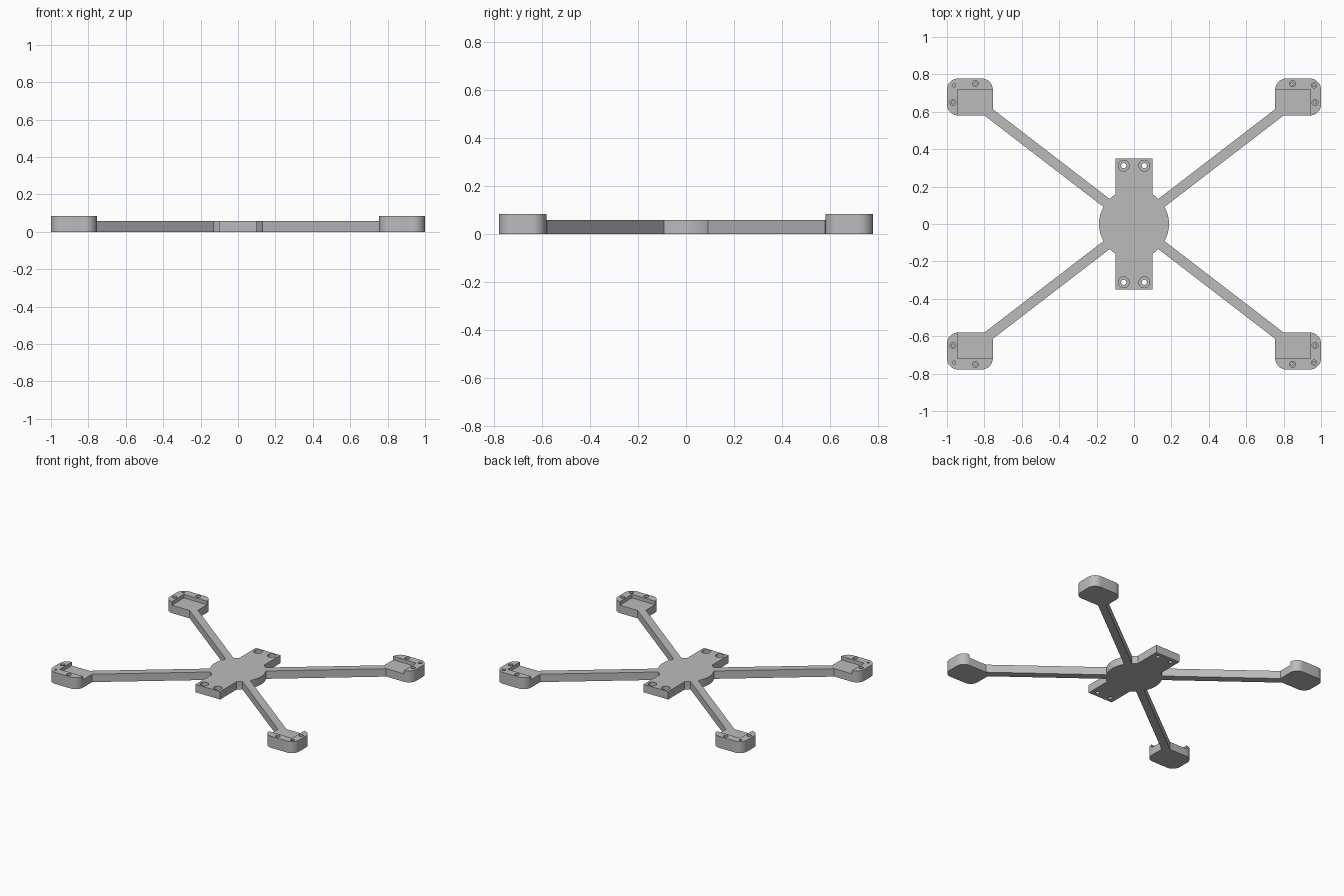
import bpy, bmesh
from math import sin, cos, pi, atan2, sqrt, radians
from mathutils import Matrix

if "Cube" in bpy.data.objects:
    bpy.data.objects.remove(bpy.data.objects["Cube"], do_unlink=True)

ARM_TOP, POD_TOP = 0.058, 0.084
HUB_R, PLATE_X, PLATE_Y = 0.187, 0.10, 0.35
POD_X, POD_Y, POD_R = (0.755, 1.0), (0.58, 0.778), 0.06

grey = bpy.data.materials.new("light grey plastic")
grey.use_nodes = True
colour = (0.5, 0.5, 0.5, 1)
grey.diffuse_color = colour
grey.node_tree.nodes["Principled BSDF"].inputs["Base Color"].default_value = colour


def prism(name, outline, z0, z1):
    """Extrude a flat outline between two heights."""
    bm = bmesh.new()
    base = bm.faces.new([bm.verts.new((x, y, z0)) for x, y in outline])
    ext = bmesh.ops.extrude_face_region(bm, geom=[base])
    for v in ext["geom"]:
        if isinstance(v, bmesh.types.BMVert):
            v.co.z = z1
    bmesh.ops.recalc_face_normals(bm, faces=bm.faces)
    mesh = bpy.data.meshes.new(name)
    bm.to_mesh(mesh)
    bm.free()
    obj = bpy.data.objects.new(name, mesh)
    bpy.context.collection.objects.link(obj)
    mesh.materials.append(grey)
    return obj


def arc(cx, cy, r, a0, a1, n):
    return [(cx + r * cos(a0 + (a1 - a0) * i / n),
             cy + r * sin(a0 + (a1 - a0) * i / n)) for i in range(n + 1)]


def select(obj):
    bpy.ops.object.select_all(action="DESELECT")
    obj.select_set(True)
    bpy.context.view_layer.objects.active = obj


def cut(obj, cutter):
    """Subtract the cutter and discard it."""
    cutter.hide_render = True
    mod = obj.modifiers.new("cut", "BOOLEAN")
    mod.operation, mod.solver, mod.object = "DIFFERENCE", "EXACT", cutter
    select(obj)
    bpy.ops.object.modifier_apply(modifier=mod.name)
    bpy.data.objects.remove(cutter, do_unlink=True)


def drill(obj, x, y, r, z0, z1):
    cut(obj, prism("drill", arc(x, y, r, 0, 2 * pi, 24)[:-1], z0, z1))


def smooth(obj):
    select(obj)
    bpy.ops.object.shade_smooth_by_angle(angle=radians(30))


# Hub: round disc merged with a rectangular mounting plate
a = atan2(sqrt(HUB_R ** 2 - PLATE_X ** 2), PLATE_X)
right = [(PLATE_X, -PLATE_Y)] + arc(0, 0, HUB_R, -a, a, 32) + [(PLATE_X, PLATE_Y)]
hub = prism("hub_plate", right + [(-x, -y) for x, y in right], 0, ARM_TOP)
for sx in (-1, 1):
    for sy in (-1, 1):
        drill(hub, sx * 0.055, sy * 0.312, 0.029, 0.028, 0.1)
        drill(hub, sx * 0.055, sy * 0.312, 0.014, -0.1, 0.1)
smooth(hub)

for sx, side in ((1, "left"), (-1, "right")):
    for sy, end in ((-1, "front"), (1, "back")):
        # Arm: straight bar from the hub to the inner pod corner
        bar = [(0.17, -0.027), (0.985, -0.027), (0.985, 0.027), (0.17, 0.027)]
        arm = prism(f"{end}_{side}_arm", bar, 0, ARM_TOP)
        arm.data.transform(Matrix.Rotation(atan2(sy * POD_Y[0], sx * POD_X[0]), 4, "Z"))

        # Pod: block with three rounded corners
        (x0, x1), (y0, y1), r = POD_X, POD_Y, POD_R
        shape = ([(x0, y0)] + arc(x1 - r, y0 + r, r, -pi / 2, 0, 10)
                 + arc(x1 - r, y1 - r, r, 0, pi / 2, 10)
                 + arc(x0 + r, y1 - r, r, pi / 2, pi, 10))
        pod = prism(f"{end}_{side}_pod", [(sx * x, sy * y) for x, y in shape], 0, POD_TOP)

        # Open recess that leaves an L-shaped outer wall
        box = [(0.7, 0.5), (0.943, 0.5), (0.943, 0.72), (0.7, 0.72)]
        cut(pod, prism("recess", [(sx * x, sy * y) for x, y in box], ARM_TOP, 0.2))

        # Blind screw holes in the wall
        corner_r = 0.014 if sx > 0 else 0.009
        for x, y, hole_r in ((0.848, 0.75, 0.016), (0.968, 0.65, 0.016),
                             (0.962, 0.741, corner_r)):
            drill(pod, sx * x, sy * y, hole_r, 0.045, 0.2)
            if hole_r > 0.01:
                drill(pod, sx * x, sy * y, hole_r / 2, 0.02, 0.2)
        smooth(pod)
